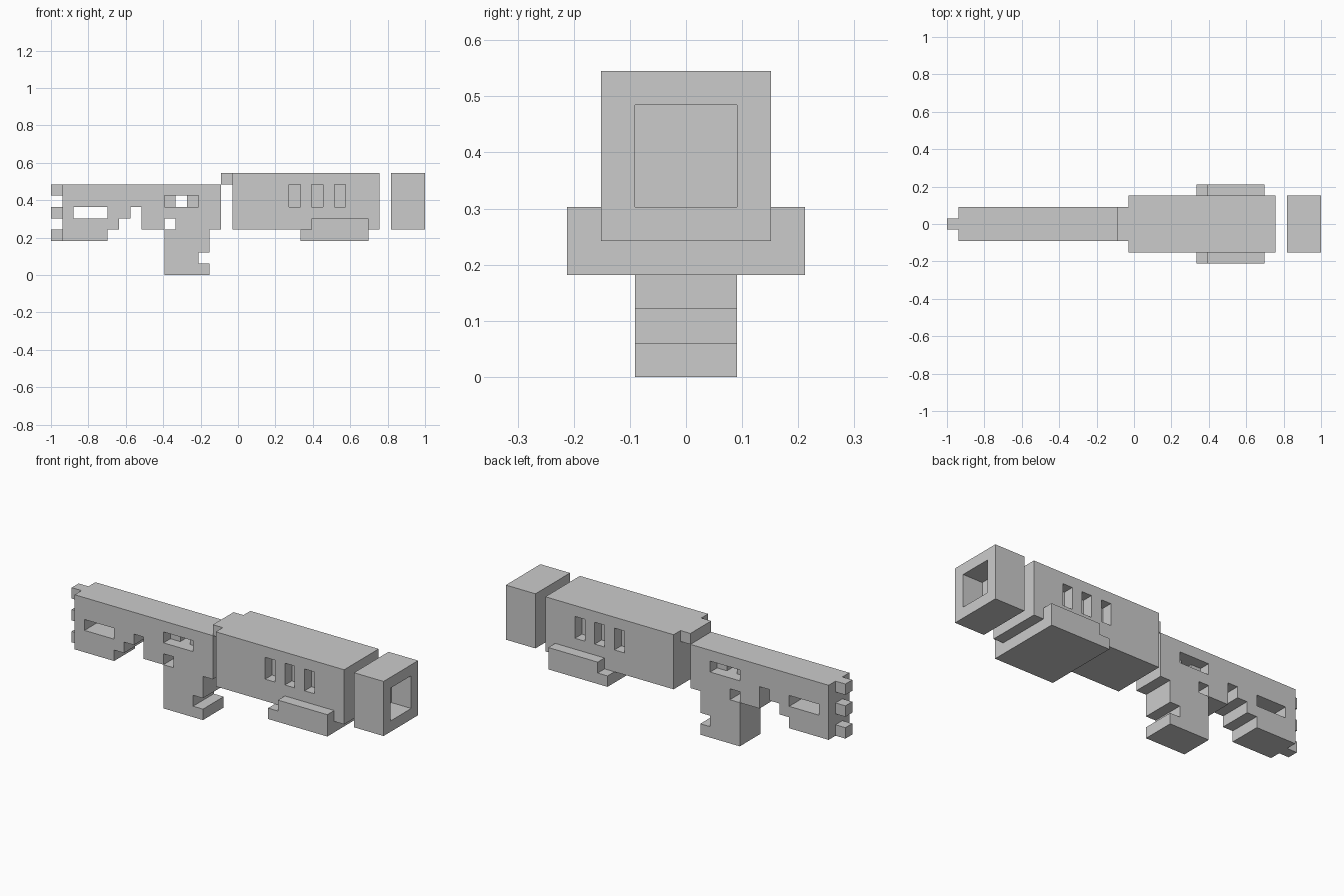
import bpy, bmesh
from mathutils import Vector

if "Cube" in bpy.data.objects:
    bpy.data.objects.remove(bpy.data.objects["Cube"])

U = 2 / 33          # one grid cell; x runs 0..33, z runs 0..9, y is centred


def to_world(x, y, z):
    return Vector((x * U - 1, y * U, z * U))


def extrude(bm, profile, y0, y1):
    """Extrude an x-z outline (in grid cells) from y0 to y1."""
    face = bm.faces.new([bm.verts.new(to_world(x, y0, z)) for x, z in profile])
    out = bmesh.ops.extrude_face_region(bm, geom=[face])
    verts = [v for v in out["geom"] if isinstance(v, bmesh.types.BMVert)]
    bmesh.ops.translate(bm, verts=verts, vec=(0, (y1 - y0) * U, 0))


def make(name, solids):
    """solids: list of (profile, y0, y1)."""
    bm = bmesh.new()
    for s in solids:
        extrude(bm, *s)
    bmesh.ops.recalc_face_normals(bm, faces=bm.faces)
    mesh = bpy.data.meshes.new(name)
    bm.to_mesh(mesh)
    bm.free()
    obj = bpy.data.objects.new(name, mesh)
    bpy.context.collection.objects.link(obj)
    return obj


def box(x0, x1, z0, z1, y0, y1):
    return ([(x0, z0), (x1, z0), (x1, z1), (x0, z1)], y0, y1)


def carve(obj, solids):
    cutter = make(obj.name + "_cutter", solids)
    cutter.hide_render = True
    mod = obj.modifiers.new("cut", 'BOOLEAN')
    mod.operation = 'DIFFERENCE'
    mod.solver = 'EXACT'
    mod.object = cutter
    bpy.context.view_layer.objects.active = obj
    bpy.ops.object.modifier_apply(modifier=mod.name)
    bpy.data.objects.remove(cutter)


# Stock, receiver and grip in one outline
outline = [(1, 8), (1, 3), (5, 3), (5, 4), (6, 4), (6, 5), (7, 5), (7, 6),
           (8, 6), (8, 4), (10, 4), (10, 0), (14, 0), (14, 1), (13, 1),
           (13, 2), (14, 2), (14, 4), (15, 4), (15, 8)]
receiver = make("receiver_and_stock", [(outline, -1.5, 1.5)])
carve(receiver, [box(2, 5, 5, 6, -2, 2),      # stock slot
                 box(9.999, 11, 4, 5, -2, 2),  # trigger hole
                 box(10, 13, 6, 7, -2, 2)])   # ejection window

# Thin webs left inside the window
make("window_webs", [box(x, x + 1, 6, 7, -0.5, 0.5) for x in (10, 12)])

# Butt pad ribs
make("butt_ribs", [box(0, 1, z, z + 1, -0.5, 0.5) for z in (3, 5, 7)])

# Barrel shroud with side vents
make("shroud_link", [box(15, 16, 8, 9, -1.5, 1.5)])
shroud = make("barrel_shroud", [box(16, 29, 4, 9, -2.5, 2.5)])
carve(shroud, [box(x, x + 1, 6, 8, *side)
               for x in (21, 23, 25) for side in ((-3, -1.5), (1.5, 3))])

# Fore grip: base plate and raised side rails
make("fore_grip", [box(22, 28, 3, 4, -3.5, 3.5)])
make("fore_grip_rails", [box(23, 28, 4, 5, *side)
                         for side in ((-3.5, -2.5), (2.5, 3.5))])

# Muzzle block with square bore
muzzle = make("muzzle", [box(30, 33, 4, 9, -2.5, 2.5)])
carve(muzzle, [box(31, 34, 5, 8, -1.5, 1.5)])
